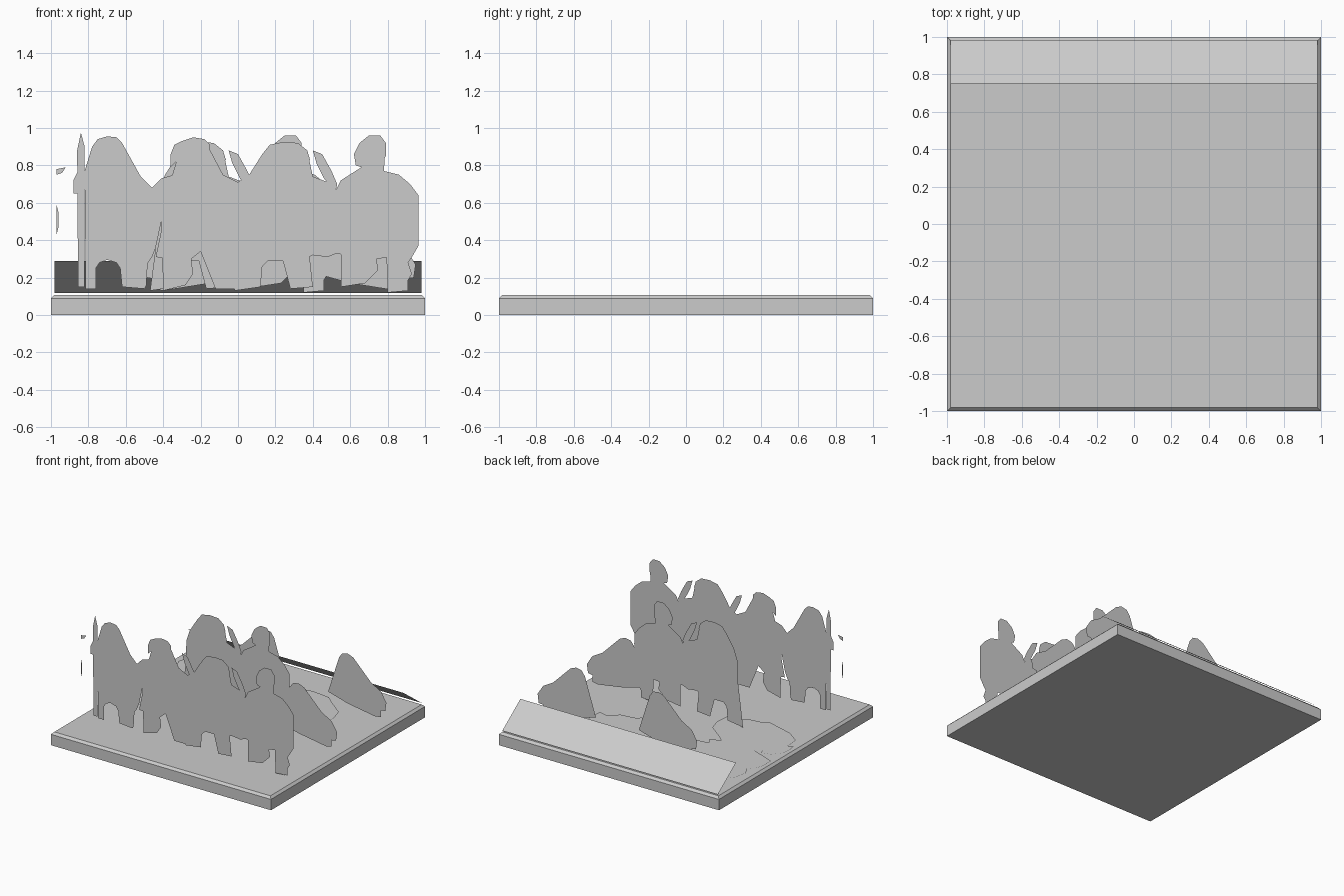
import bpy, bmesh

if "Cube" in bpy.data.objects:
    bpy.data.objects.remove(bpy.data.objects["Cube"])

stone = bpy.data.materials.new("light grey")
stone.diffuse_color = (0.6, 0.6, 0.6, 1)
stone.use_nodes = True
stone.node_tree.nodes["Principled BSDF"].inputs["Base Color"].default_value = stone.diffuse_color


def finish(name, bm):
    mesh = bpy.data.meshes.new(name)
    bm.to_mesh(mesh)
    bm.free()
    mesh.materials.append(stone)
    obj = bpy.data.objects.new(name, mesh)
    bpy.context.collection.objects.link(obj)
    return obj


def sheet(name, pts, place):
    """Paper-thin cutout; pts in hundredths, place maps (u, v) to 3D."""
    bm = bmesh.new()
    face = bm.faces.new([bm.verts.new(place(u / 100, v / 100)) for u, v in pts])
    bmesh.ops.triangulate(bm, faces=[face])
    return finish(name, bm)


def standing(name, pts, y, dx=0.0, flip=1):
    return sheet(name, pts, lambda u, v: (flip * u + dx, y, v))


def lying(name, pts, dx=0.0, dy=0.0, z=0.113):
    return sheet(name, pts, lambda u, v: (u + dx, v + dy, z))


# base slab with chamfered top rim
bm = bmesh.new()
bmesh.ops.create_cube(bm, size=1)
for v in bm.verts:
    v.co = (v.co.x * 2, v.co.y * 2, (v.co.z + 0.5) * 0.107)
rim = [e for e in bm.edges if all(v.co.z > 0.1 for v in e.verts)]
bmesh.ops.bevel(bm, geom=rim, offset=0.018, segments=1, affect='EDGES')
finish("base", bm)

# sloping panel along the back
bm = bmesh.new()
bm.faces.new([bm.verts.new(p) for p in
              ((0.98, 0.75, 0.29), (-0.98, 0.75, 0.29),
               (-0.98, 0.985, 0.118), (0.98, 0.985, 0.118))]).normal_update()
finish("back_panel", bm)

# front rank outlines
SPEAR = [(-84, 97.5), (-82, 90), (-82, 83), (-83, 80), (-82, 76), (-82, 15),
         (-85.5, 15), (-85, 76), (-85.5, 80), (-86, 88)]
SPEARMAN = [(-76, 78), (-76, 80), (-78, 84), (-78, 90), (-75, 94), (-70, 95.5),
            (-65, 95), (-62, 92), (-62, 87), (-64, 84), (-62, 80), (-63, 77),
            (-60, 76), (-52, 74), (-46, 68), (-41, 67), (-41, 50), (-44, 36),
            (-46, 31), (-52, 29), (-53, 21), (-49, 16), (-50, 14), (-62, 15),
            (-63, 25), (-65, 28), (-70, 29.5), (-74, 28), (-76, 25), (-76, 14),
            (-81.5, 14), (-81.5, 22), (-79, 30), (-81, 36), (-80, 50), (-81.5, 60),
            (-81, 66), (-82, 67), (-82, 77)]
SPEAR_HAND = [(-85, 78), (-88, 72), (-88, 65), (-85, 65)]
SWORDSMAN_LEFT = [(-46, 68), (-41, 73), (-31, 76), (-30, 80), (-33, 82), (-36, 79),
                  (-36, 86), (-34, 91), (-30, 93), (-24, 95), (-18, 94), (-15, 91),
                  (-15, 87), (-19, 82), (-20, 78), (-17, 75), (-8, 75), (0, 71),
                  (6, 75), (3, 66), (3, 50), (2, 34), (0, 28), (1, 18), (4, 14),
                  (-12, 14), (-10, 20), (-12, 29), (-20, 34), (-25, 30), (-24, 22),
                  (-28, 16), (-40, 13), (-38, 18), (-35, 25), (-36, 30), (-44, 31),
                  (-40, 36), (-40, 50), (-41, 55), (-41, 67)]
SWORDSMAN_RIGHT = [(6, 75), (13, 76), (15, 78), (13, 79), (13, 86), (17, 91),
                   (24, 92.5), (32, 92), (37, 88), (38.5, 83), (35, 82), (34, 77),
                   (40, 74), (48, 71), (52, 66), (53, 60), (53, 33), (48, 31),
                   (40, 32), (36, 30), (35, 22), (40, 15), (28, 14), (27, 25),
                   (24, 29), (16, 29), (13, 26), (12, 15), (-2, 13), (-1, 18),
                   (4, 30), (2, 34), (3, 50), (3, 66)]
SHIELD_BEARER = [(64, 76), (66, 79), (63, 80), (62, 86), (65, 92), (70, 96), (76, 96),
                 (79, 92), (79, 85), (77, 81), (78, 77), (86, 75), (92, 70),
                 (96.5, 64), (96.5, 37), (93, 31), (91, 28), (93, 22), (90, 17),
                 (91, 13), (80, 12), (80, 14), (87, 19), (86, 29), (82, 31),
                 (74, 30), (75, 24), (68, 17), (55, 15), (58, 22), (60, 31),
                 (53, 33), (53, 60), (52, 66), (55, 72)]
SWORD = [(40, 88), (45, 86), (50, 77), (53, 70), (52, 65), (46, 73), (42, 81)]

FRONT, MIDDLE, REAR = -0.655, -0.07, 0.57
standing("spear", SPEAR, FRONT)
standing("spear_hand", SPEAR_HAND, FRONT)
standing("front_soldier_1", SPEARMAN, FRONT)
standing("front_soldier_2", SWORDSMAN_LEFT, FRONT)
standing("front_sword_2", SWORD, FRONT, -0.45)
standing("scrap_upper", [(-97, 78), (-92, 79), (-94, 76), (-97, 75)], FRONT)
standing("scrap_lower", [(-97, 59), (-96, 55), (-96, 47), (-97, 43)], FRONT)

# right-hand pair, repeated in the middle rank
for rank, y, dx in (("front", FRONT, 0), ("middle", MIDDLE, -0.45)):
    standing(rank + "_soldier_3", SWORDSMAN_RIGHT, y, dx)
    standing(rank + "_sword_3", SWORD, y, dx)
    standing(rank + "_soldier_4", SHIELD_BEARER, y, dx)

# kneeling figures, outline centred on the helmet
KNEELER = [(-5, 46), (-7, 48), (-8, 53), (-5, 57), (0, 58), (5, 56), (7, 51),
           (5, 47), (11, 45), (21, 40), (30, 35), (35, 27), (34, 20), (22, 18),
           (30, 14), (25, 13), (0, 17), (-18, 22), (-5, 21), (-12, 25),
           (-9, 35), (-6, 42)]
standing("kneeler_middle", KNEELER, MIDDLE, 0.60)
standing("kneeler_rear_right", KNEELER, REAR, 0.60)
standing("kneeler_rear_left", KNEELER, REAR, -0.15, -1)

# fallen figures lying flat on the base
FALLEN = [(-14, 50), (-13, 44), (-9, 46), (-9, 51), (-3, 51), (-1, 40), (10, 40),
          (10, 28), (-8, 34), (3, 26), (27, 19), (29, 22), (22, 25), (43, 24),
          (50, 31), (58, 29), (59, 40), (56, 51), (43, 61), (35, 68), (19, 70),
          (8, 68), (2, 63), (1, 67), (-7, 65), (-13, 58)]
FALLEN_REAR = [(-90, 68), (-82, 70), (-80, 64), (-72, 60), (-61, 60), (-50, 64),
               (-44, 65), (-45, 57), (-38, 53), (-30, 48), (-25, 39), (-24, 29),
               (-40, 27), (-36, 21), (-48, 18), (-58, 20), (-66, 19), (-74, 18),
               (-96, 27), (-96, 35), (-95, 42), (-89, 48), (-93, 55)]
lying("fallen_right", FALLEN)
lying("fallen_left", FALLEN, -0.82, -0.48)
lying("fallen_rear_left", FALLEN_REAR, z=0.115)
